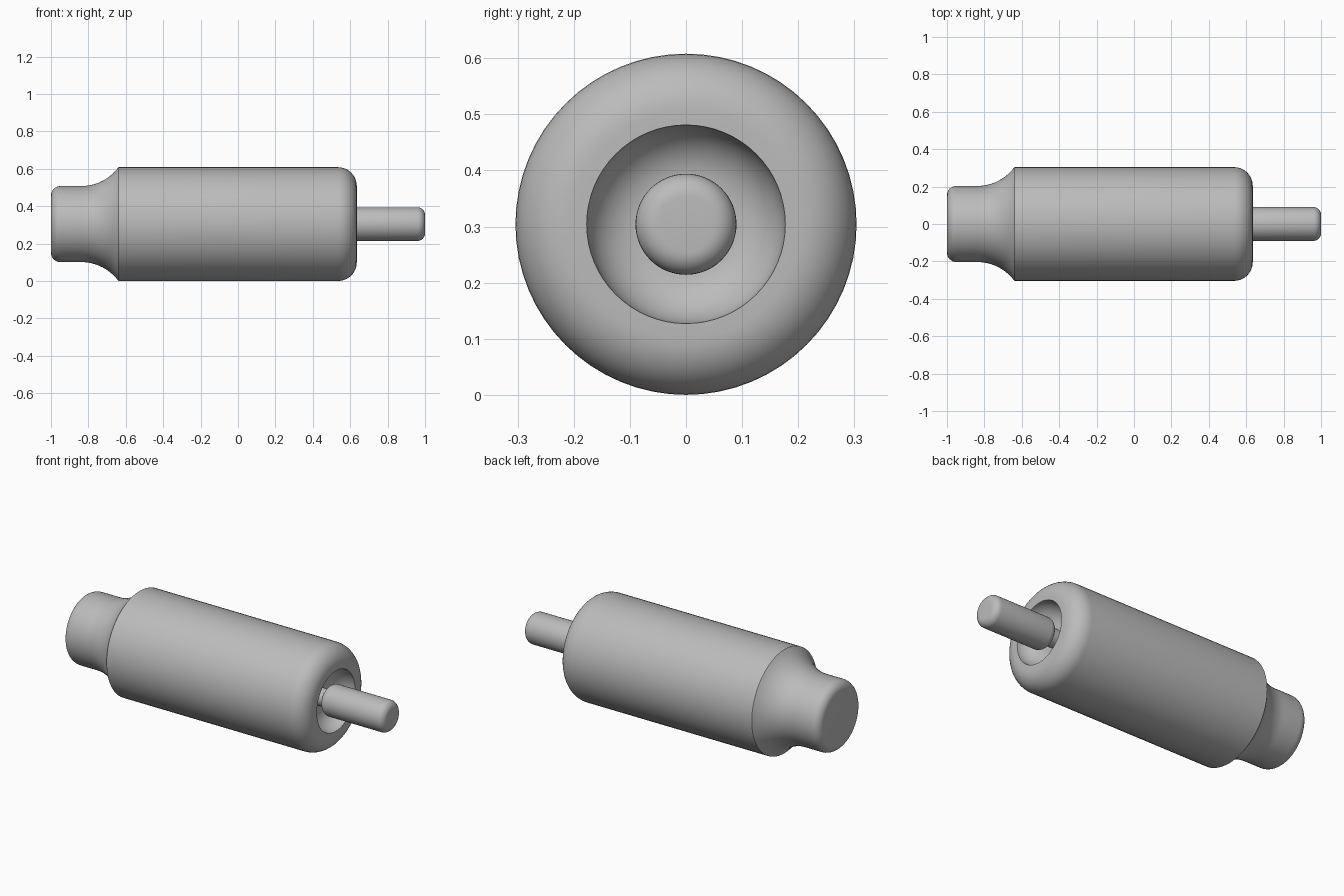
import bpy
import bmesh
from math import cos, sin, pi, radians
from mathutils import Matrix, Vector

SEGMENTS = 64
AXIS_Z = 0.304

old = bpy.data.objects.get("Cube")
if old:
    bpy.data.objects.remove(old)

grey = bpy.data.materials.new("plain grey")
grey.use_nodes = True
colour = (0.5, 0.5, 0.5, 1)
grey.diffuse_color = colour
grey.node_tree.nodes["Principled BSDF"].inputs["Base Color"].default_value = colour


def arc(x, r, radius, start, end, steps=8):
    """Points (x, r) on an arc, angles in degrees."""
    angles = [radians(start + (end - start) * i / steps) for i in range(steps + 1)]
    return [(x + radius * cos(a), r + radius * sin(a)) for a in angles]


def lathe(name, profile):
    """Spin a profile of (x, radius) points around the long axis."""
    bm = bmesh.new()
    verts = [bm.verts.new((x, 0, r)) for x, r in profile]
    edges = [bm.edges.new(pair) for pair in zip(verts, verts[1:])]
    bmesh.ops.spin(bm, geom=verts + edges, cent=Vector(), axis=(1, 0, 0),
                   angle=2 * pi, steps=SEGMENTS, use_duplicate=False)
    bmesh.ops.remove_doubles(bm, verts=bm.verts, dist=0.0001)
    bmesh.ops.recalc_face_normals(bm, faces=bm.faces)
    bmesh.ops.transform(bm, matrix=Matrix.Translation((0, 0, AXIS_Z)), verts=bm.verts)
    mesh = bpy.data.meshes.new(name)
    bm.to_mesh(mesh)
    bm.free()
    mesh.materials.append(grey)
    obj = bpy.data.objects.new(name, mesh)
    bpy.context.collection.objects.link(obj)
    bpy.ops.object.select_all(action="DESELECT")
    obj.select_set(True)
    bpy.context.view_layer.objects.active = obj
    bpy.ops.object.shade_smooth_by_angle(angle=radians(30))
    return obj


# Body: rounded cap, flared neck, barrel, rounded shoulder and hollow socket
body = [(-1, 0)]
body += arc(-0.95, 0.153, 0.05, 180, 90)
body += arc(-0.84, 0.453, 0.25, 270, 323.4, 12)
body += arc(0.535, 0.204, 0.1, 90, 0, 10)
body += arc(0.635, 0.077, 0.1, 90, 180, 10)
body += [(0.535, 0)]
lathe("body", body)

# Pin: rounded at both ends
pin = [(0.585, 0)]
pin += arc(0.625, 0.05, 0.04, 180, 90)
pin += arc(0.96, 0.05, 0.04, 90, 0)
pin += [(1, 0)]
lathe("pin", pin)

# Thin stem joining the pin to the socket floor
lathe("pin_stem", [(0.52, 0), (0.52, 0.05), (0.6, 0.05), (0.6, 0)])
